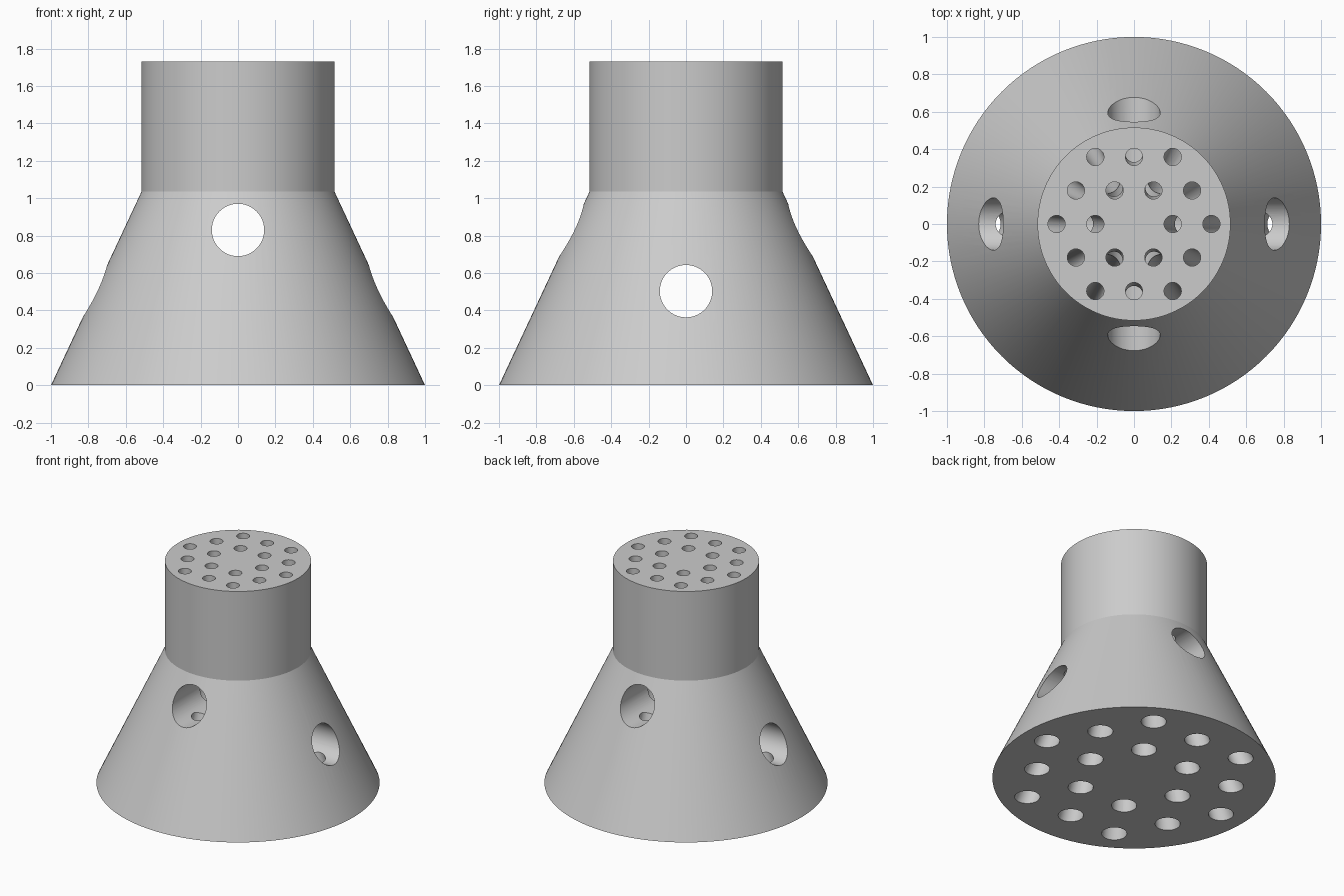
import bpy
import bmesh
import math
from mathutils import Matrix

cube = bpy.data.objects.get("Cube")
if cube:
    bpy.data.objects.remove(cube, do_unlink=True)

TOP, NECK, NECK_R, BASE_R = 1.73, 1.035, 0.516, 1.0
HOLE_R, PITCH = 0.046, 0.207
SIDE_R = 0.14

grey = bpy.data.materials.new("plain_grey")
grey.use_nodes = True
colour = (0.6, 0.6, 0.6, 1)
grey.diffuse_color = colour
grey.node_tree.nodes["Principled BSDF"].inputs["Base Color"].default_value = colour


def add_lathe(bm, rings, centre=(0, 0), sides=48):
    """Closed solid through circles (radius, z, spread of the centre)."""
    loops = []
    for radius, z, spread in rings:
        loops.append([bm.verts.new((centre[0] * spread + radius * math.cos(a),
                                    centre[1] * spread + radius * math.sin(a), z))
                      for a in (math.tau * i / sides for i in range(sides))])
    for low, high in zip(loops, loops[1:]):
        for i in range(sides):
            j = (i + 1) % sides
            bm.faces.new((low[i], low[j], high[j], high[i]))
    bm.faces.new(loops[0][::-1])
    bm.faces.new(loops[-1])


def make_object(name, bm):
    mesh = bpy.data.meshes.new(name)
    bm.to_mesh(mesh)
    bm.free()
    mesh.materials.append(grey)
    obj = bpy.data.objects.new(name, mesh)
    bpy.context.collection.objects.link(obj)
    return obj


# Straight neck on a flared base
bm = bmesh.new()
add_lathe(bm, [(BASE_R, 0, 1), (NECK_R, NECK, 1), (NECK_R, TOP, 1)], sides=128)
body = make_object("flared_body", bm)

# Hexagonal set of channels: straight in the neck, spreading with the flare
bm = bmesh.new()
slope = (BASE_R / NECK_R - 1) / NECK
floor = -0.05
spread = 1 + slope * (NECK - floor)
for row in range(-2, 3):
    count = 5 - abs(row)
    for i in range(count):
        x = (i - (count - 1) / 2) * PITCH
        y = row * PITCH * math.sqrt(3) / 2
        if math.hypot(x, y) < PITCH / 2:
            continue  # the middle stays solid
        add_lathe(bm, [(HOLE_R * spread, floor, spread), (HOLE_R, NECK, 1),
                       (HOLE_R, TOP + 0.05, 1)], (x, y), 32)
channels = make_object("channel_cutter", bm)

# Two crossing side holes at different heights
bm = bmesh.new()
for axis, z in (("X", 0.83), ("Y", 0.503)):
    turn = Matrix.Translation((0, 0, z)) @ Matrix.Rotation(math.pi / 2, 4, axis)
    bmesh.ops.create_cone(bm, cap_ends=True, segments=64, radius1=SIDE_R,
                          radius2=SIDE_R, depth=2.4, matrix=turn)
side_holes = make_object("side_hole_cutter", bm)

# Cut, then drop the cutters
bpy.ops.object.select_all(action="DESELECT")
body.select_set(True)
bpy.context.view_layer.objects.active = body
for cutter in (channels, side_holes):
    cutter.hide_render = True
    cut = body.modifiers.new(cutter.name, "BOOLEAN")
    cut.operation = "DIFFERENCE"
    cut.solver = "EXACT"
    cut.object = cutter
    bpy.ops.object.modifier_apply(modifier=cut.name)
    bpy.data.objects.remove(cutter, do_unlink=True)

bpy.ops.object.shade_smooth_by_angle(angle=math.radians(20))
